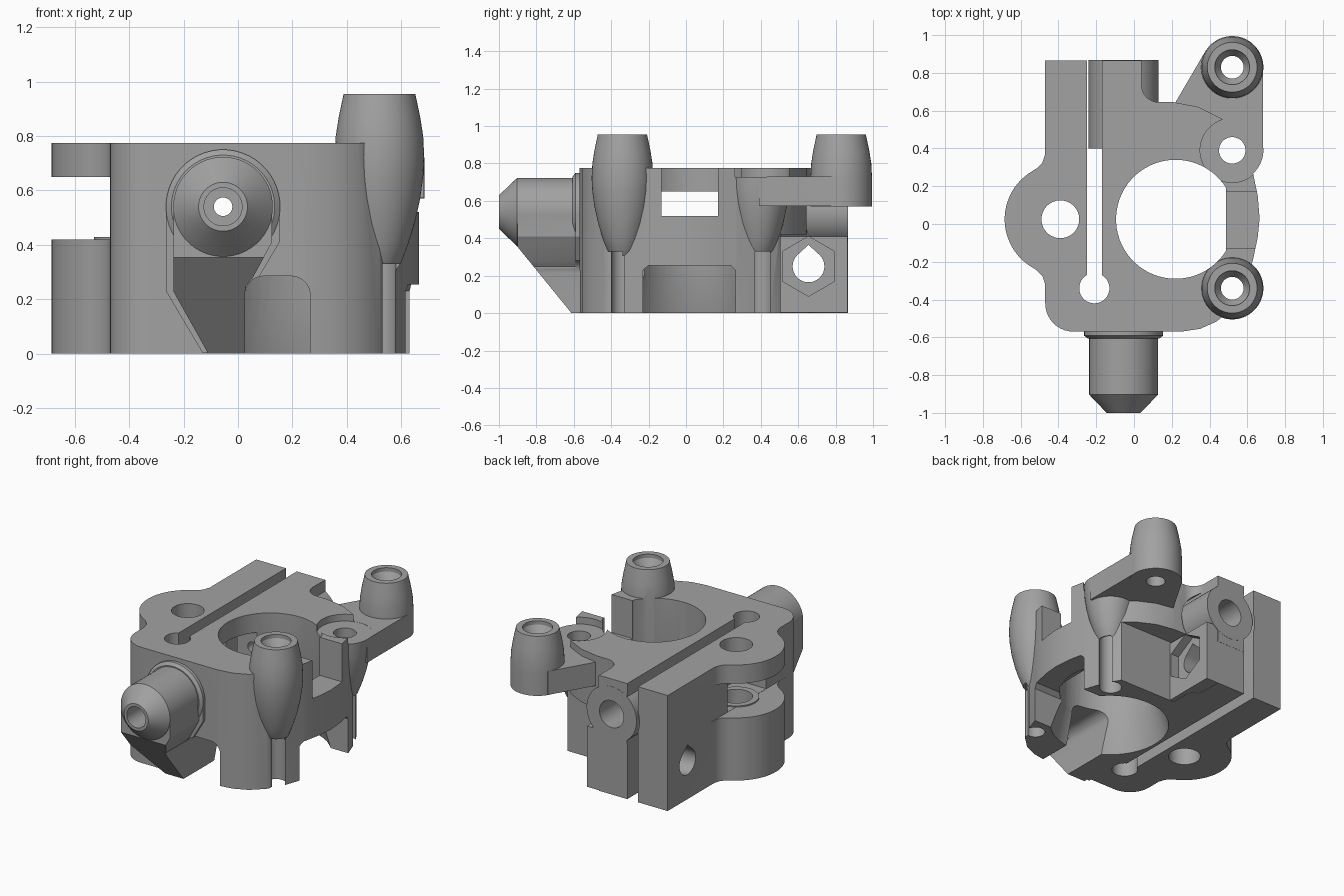
import bpy, bmesh
from math import sin, cos, pi, radians

cube = bpy.data.objects.get("Cube")
if cube:
    bpy.data.objects.remove(cube, do_unlink=True)

grey = bpy.data.materials.new("plain_grey")
grey.use_nodes = True
GREY = (0.36, 0.36, 0.36, 1)
grey.diffuse_color = GREY
grey.node_tree.nodes["Principled BSDF"].inputs["Base Color"].default_value = GREY


def place(a, b, h, axis):
    return {"z": (a, b, h), "y": (a, h, b), "x": (h, a, b)}[axis]


def loft(name, rings):
    """Closed solid through equal-length rings of points."""
    bm = bmesh.new()
    loops = [[bm.verts.new(p) for p in ring] for ring in rings]
    for low, high in zip(loops, loops[1:]):
        for i in range(len(low)):
            j = (i + 1) % len(low)
            bm.faces.new((low[i], low[j], high[j], high[i]))
    bm.faces.new(loops[0][::-1])
    bm.faces.new(loops[-1])
    bmesh.ops.recalc_face_normals(bm, faces=bm.faces)
    mesh = bpy.data.meshes.new(name)
    bm.to_mesh(mesh)
    bm.free()
    mesh.materials.append(grey)
    ob = bpy.data.objects.new(name, mesh)
    bpy.context.collection.objects.link(ob)
    return ob


def prism(name, pts, lo, hi, axis="z"):
    return loft(name, [[place(a, b, h, axis) for a, b in pts] for h in (lo, hi)])


def box(name, x, y, z):
    return prism(name, [(x[0], y[0]), (x[1], y[0]), (x[1], y[1]), (x[0], y[1])], *z)


def lathe(name, centre, profile, axis="z", sides=48):
    """Turned solid from (radius, height) pairs."""
    turn = [2 * pi * (i + 0.5) / sides for i in range(sides)]
    return loft(name, [[place(centre[0] + r * cos(t), centre[1] + r * sin(t), h, axis)
                        for t in turn] for r, h in profile])


def rod(name, centre, r, lo, hi, axis="z", sides=48):
    return lathe(name, centre, [(r, lo), (r, hi)], axis, sides)


def arc(cx, cy, r, a0, a1, n=16):
    angles = [radians(a0 + (a1 - a0) * i / n) for i in range(n + 1)]
    return [(cx + r * cos(a), cy + r * sin(a)) for a in angles]


def combine(target, tool, operation):
    mod = target.modifiers.new("bool", "BOOLEAN")
    mod.operation, mod.solver, mod.object = operation, "EXACT", tool
    graph = bpy.context.evaluated_depsgraph_get()
    mesh = bpy.data.meshes.new_from_object(target.evaluated_get(graph))
    target.modifiers.clear()
    target.data = mesh
    bpy.data.objects.remove(tool, do_unlink=True)


def add(target, *tools):
    for t in tools:
        combine(target, t, "UNION")


def cut(target, *tools):
    for t in tools:
        combine(target, t, "DIFFERENCE")


TOP = 0.775
BORE = (0.22, 0.025)
EAR = (-0.39, 0.025)
PATH = (-0.055, 0.54)
BOLT = (0.655, 0.25)
FRONT_POST, BACK_POST, PIVOT = (0.52, -0.34), (0.52, 0.83), (0.52, 0.39)

# Main block with side ear and rounded right wall
outline = [(-0.47, 0.865), (-0.47, 0.37), (-0.485, 0.325), (-0.515, 0.295)]
outline += arc(*EAR, 0.295, 120, 240, 24)
outline += [(-0.515, -0.245), (-0.485, -0.275), (-0.47, -0.32)]
outline += arc(-0.32, -0.42, 0.15, 180, 270, 10)
outline += [(0.25, -0.57), (0.35, -0.555), (0.44, -0.515), (0.52, -0.44), (0.58, -0.33),
            (0.63, -0.19), (0.655, -0.07), (0.665, 0.03), (0.655, 0.15), (0.63, 0.27),
            (0.585, 0.4), (0.53, 0.5), (0.46, 0.56), (0.34, 0.62), (0.21, 0.645)]
outline += arc(0.13, 0.735, 0.09, 270, 180, 8) + [(0.04, 0.865)]
body = prism("clamp_housing", outline, 0, TOP)

# Clamp slot with round end, and clearance for the rear tube
cut(body,
    box("slot", (-0.25, -0.17), (-0.34, 1), (-0.1, 1)),
    rod("slot_end", (-0.21, -0.34), 0.08, -0.1, 1),
    rod("tube_clearance", PATH, 0.205, 0.39, 1, "y"))
# Recess under the rear arm
cut(body, box("rear_recess", (0.1, 1), (0.505, 1), (-0.1, 0.42)))
# Gap between the two ear plates, running through to the bore
cut(body,
    box("ear_gap", (-0.8, -0.469), (-0.4, 0.4), (0.42, 0.65)),
    box("through_gap", (-0.6, 0.1), (-0.18, 0.23), (0.421, 0.649)))
add(body, rod("ear_washer", EAR, 0.14, 0.38, 0.428))

# Rear tube and nut block
add(body,
    rod("rear_tube", PATH, 0.185, 0.4, 0.867, "y"),
    box("rear_web", (-0.169, 0.041), (0.38, 0.866), (0.3, TOP - 0.001)),
    box("nut_block", (-0.168, 0.13), (0.45, 0.863), (0.002, 0.41)))

# Front tube, its flange and sloping support
support = prism("tube_support", [(-0.238, 0.54), (-0.238, 0.23), (-0.11, 0.001),
                                 (0.03, 0.001), (0.03, 0.25), (0.055, 0.28),
                                 (0.125, 0.41), (0.125, 0.54)], -0.9, -0.5, "y")
cut(support, prism("slope", [(-0.95, 0.415), (-0.58, -0.04), (-0.95, -0.04)], -1, 1, "x"))
add(body,
    support,
    prism("flange_skirt", [(-0.265, 0.54), (-0.265, 0.23), (-0.13, 0.002), (0.02, 0.002),
                           (0.07, 0.27), (0.153, 0.41), (0.153, 0.54)], -0.59, -0.51, "y"),
    lathe("flange", PATH, [(0.21, -0.51), (0.21, -0.591), (0.19, -0.606)], "y"),
    lathe("front_tube", PATH, [(0.183, -0.505), (0.183, -0.903), (0.09, -1)], "y"))

# Bullet-shaped posts and the rear arm
upper = [(0.165, 0.72), (0.161, 0.8), (0.15, 0.87), (0.132, 0.955)]
lower = [(0.03, 0.26), (0.08, 0.335), (0.105, 0.4), (0.13, 0.48), (0.15, 0.57), (0.161, 0.65)]
add(body,
    lathe("front_post", FRONT_POST, lower + upper),
    lathe("pivot_boss", PIVOT, lower + [(0.165, 0.731)]),
    prism("rear_arm", [(0.684, 0.39), (0.684, 0.83), (0.6, 0.9), (0.381, 0.92),
                       (0.22, 0.645), (0.3, 0.42)], 0.572, 0.73),
    lathe("rear_post", BACK_POST, [(0.165, 0.571)] + upper))

# Central bore, flared underneath, with a flat right side
bore = rod("bore", BORE, 0.315, -0.2, 1.1, sides=64)
cut(bore, box("bore_flat", (0.487, 1), (-1, 1), (-1, 2)))
cut(body, bore, lathe("flare", BORE, [(0.385, -0.06), (0.3, 0.265)]))

# Side notch, side window and front window
arch = [(-0.23, -0.1), (0.265, -0.1), (0.265, 0.23), (0.24, 0.255), (-0.2, 0.255), (-0.23, 0.23)]
front = ([(0.025, -0.1), (0.265, -0.1)] + arc(0.195, 0.215, 0.07, 0, 90, 8)
         + arc(0.095, 0.215, 0.07, 90, 180, 8))
cut(body,
    box("side_notch", (0.4, 1), (-0.13, 0.17), (0.52, 1)),
    prism("side_window", arch, 0.3, 1, "x"),
    prism("front_window", front, -0.8, -0.1, "y"))

# Recess and screw holes of the posts, with open channels at the foot
cut(body, rod("pivot_recess", PIVOT, 0.17, 0.729, 1.1), rod("pivot_hole", PIVOT, 0.07, -0.1, 1))
for post in (FRONT_POST, BACK_POST):
    cut(body, rod("post_hole", post, 0.06, -0.1, 1.1),
        lathe("post_sink", post, [(0.06, 0.88), (0.092, 0.93), (0.092, 1)]))
for y in (-0.38, 0.41):
    cut(body, box("channel", (0.53, 0.8), (y - 0.04, y + 0.04), (-0.1, 0.33)))

# Ear hole, feed path and clamp bolt with hexagonal nut seat
drop = arc(*BOLT, 0.085, -225, 45, 24) + [(BOLT[0], BOLT[1] + 0.115)]
cut(body,
    rod("ear_hole", EAR, 0.1, -0.1, 1),
    rod("feed_path", PATH, 0.034, -1.1, 1.1, "y"),
    rod("front_socket", PATH, 0.07, -1.1, -0.7, "y"),
    rod("rear_socket", PATH, 0.09, 0.65, 1, "y"),
    prism("bolt_hole", drop, -0.8, 0.4, "x"),
    prism("nut_seat", arc(*BOLT, 0.16, 30, 330, 5), 0.07, 0.4, "x"))

# Smooth curved walls, keep edges crisp
body.data.materials.clear()
body.data.materials.append(grey)
bpy.ops.object.select_all(action="DESELECT")
body.select_set(True)
bpy.context.view_layer.objects.active = body
bpy.ops.object.shade_smooth_by_angle(angle=radians(28))
